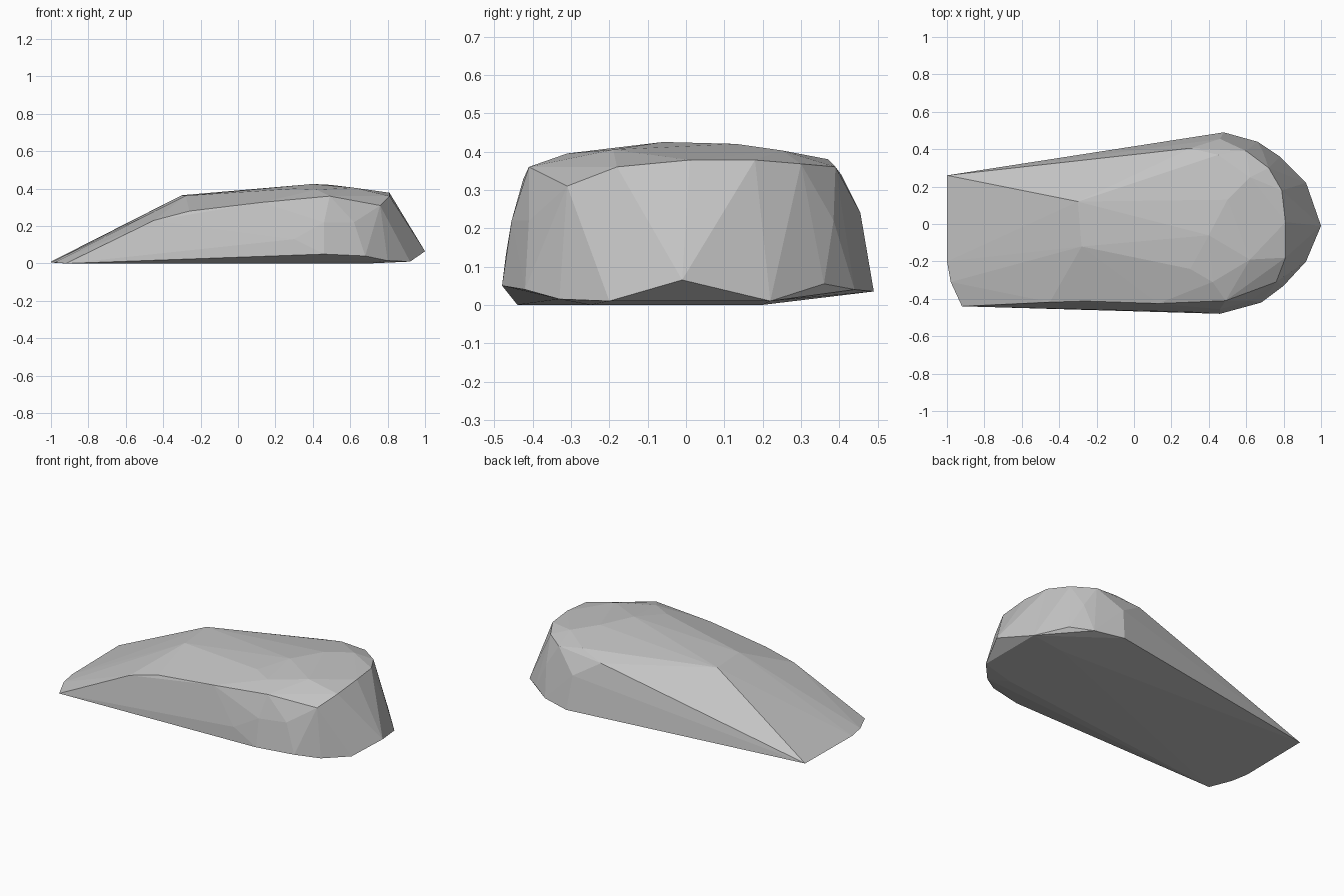
import bpy
import bmesh

# Remove the default cube if it is present
default_cube = bpy.data.objects.get("Cube")
if default_cube:
    bpy.data.objects.remove(default_cube, do_unlink=True)


def flat_material(name, colour):
    """Make a plain material that shows the same in viewport and render."""
    material = bpy.data.materials.new(name)
    material.use_nodes = True
    material.diffuse_color = colour
    shader = material.node_tree.nodes["Principled BSDF"]
    shader.inputs["Base Color"].default_value = colour
    shader.inputs["Roughness"].default_value = 1
    return material


def faceted_stone(name, rings, material):
    """Wrap a convex, flat-shaded skin around stacked rings of corners."""
    bm = bmesh.new()
    for ring in rings:
        for corner in ring:
            bm.verts.new(corner)
    result = bmesh.ops.convex_hull(bm, input=bm.verts[:])
    # Discard corners that ended up inside the skin
    spare = {v for v in result["geom_interior"] + result["geom_unused"]
             if isinstance(v, bmesh.types.BMVert)}
    bmesh.ops.delete(bm, geom=list(spare), context="VERTS")
    bmesh.ops.recalc_face_normals(bm, faces=bm.faces[:])
    for face in bm.faces:
        face.smooth = False
    mesh = bpy.data.meshes.new(name)
    bm.to_mesh(mesh)
    bm.free()
    mesh.materials.append(material)
    stone = bpy.data.objects.new(name, mesh)
    bpy.context.scene.collection.objects.link(stone)
    return stone


# Flat underside and the thin wedge end
underside = [(-1, .26, .01), (-1, -.2, .005), (-.98, -.31, .005),
             (-.92, -.44, 0), (.7, -.25, 0), (.7, .2, 0)]

# Widest outline around the blunt end, with its low nose
skirt = [(.46, -.48, .05), (.68, -.42, .04), (.8, -.33, .015),
         (.92, -.2, .01), (1, -.01, .065), (.92, .22, .01),
         (.78, .36, .055), (.66, .44, .04), (.48, .49, .035)]

# Waist facets on the sides
waist = [(.3, -.47, .13), (.46, -.455, .22), (.62, -.41, .22),
         (.69, .385, .22), (.46, .455, .24)]

# Shoulder edge where the walls meet the top
shoulder = [(-.45, -.418, .23), (-.26, -.412, .28), (.13, -.425, .327),
            (.49, -.41, .36), (.76, -.31, .31), (.81, -.18, .36),
            (.81, .01, .378), (.79, .18, .378), (.72, .3, .368),
            (.6, .39, .36), (.3, .405, .34)]

# Gently domed crown
crown = [(-.3, .12, .365), (-.28, -.12, .362), (.3, -.24, .4),
         (.42, -.31, .395), (.4, -.06, .425), (.5, .13, .42),
         (.45, .37, .38), (.62, .25, .403), (.62, -.19, .405)]

stone_grey = flat_material("stone grey", (.55, .55, .55, 1))
faceted_stone("rock", [underside, skirt, waist, shoulder, crown], stone_grey)
